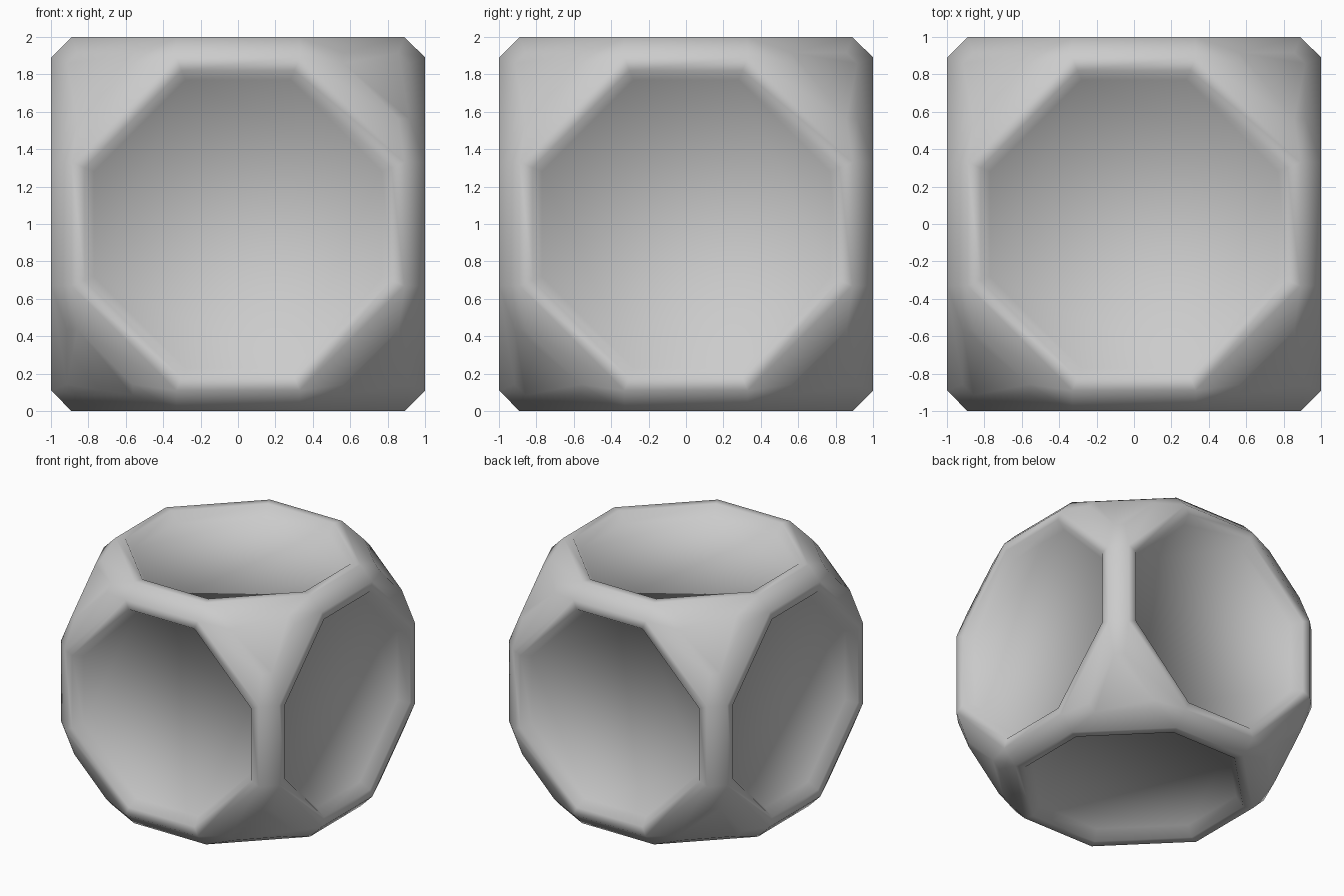
import bpy, bmesh
from math import radians
from itertools import permutations, product

if "Cube" in bpy.data.objects:
    bpy.data.objects.remove(bpy.data.objects["Cube"])

# Half-extents of the rim corners: every permutation and sign gives the 48 hull corners
CORNER = (0.33, 0.89, 1.0)
DOME_RADIUS = 1.375

bm = bmesh.new()
for p in permutations(CORNER):
    for s in product((-1, 1), repeat=3):
        bm.verts.new([a * b for a, b in zip(p, s)])

# Faceted body: six octagons, eight hexagons, twelve narrow struts
bmesh.ops.convex_hull(bm, input=bm.verts[:])
bmesh.ops.dissolve_limit(bm, angle_limit=radians(1), verts=bm.verts[:], edges=bm.edges[:])
bmesh.ops.recalc_face_normals(bm, faces=bm.faces[:])
panels = [f for f in bm.faces if len(f.verts) == 8]
corners = [f for f in bm.faces if len(f.verts) == 6]

# Recessed panels: flat rim first, then a steep wall down to the floor
bmesh.ops.inset_individual(bm, faces=panels, thickness=0.07, use_even_offset=True)
bmesh.ops.inset_individual(bm, faces=panels, thickness=0.05, depth=-0.08, use_even_offset=True)

# Domed corners: a smaller copy of each hexagon lifted onto a sphere
bmesh.ops.inset_individual(bm, faces=corners, thickness=0.0)
for f in corners:
    centre = f.calc_center_median()
    for v in f.verts:
        v.co = centre.lerp(v.co, 0.5).normalized() * DOME_RADIUS

# Soft shading everywhere, standing on the ground
for f in bm.faces:
    f.smooth = True
bmesh.ops.translate(bm, vec=(0, 0, 1), verts=bm.verts[:])

mesh = bpy.data.meshes.new("recessed_block")
bm.to_mesh(mesh)
bm.free()
bpy.context.collection.objects.link(bpy.data.objects.new("recessed_block", mesh))
